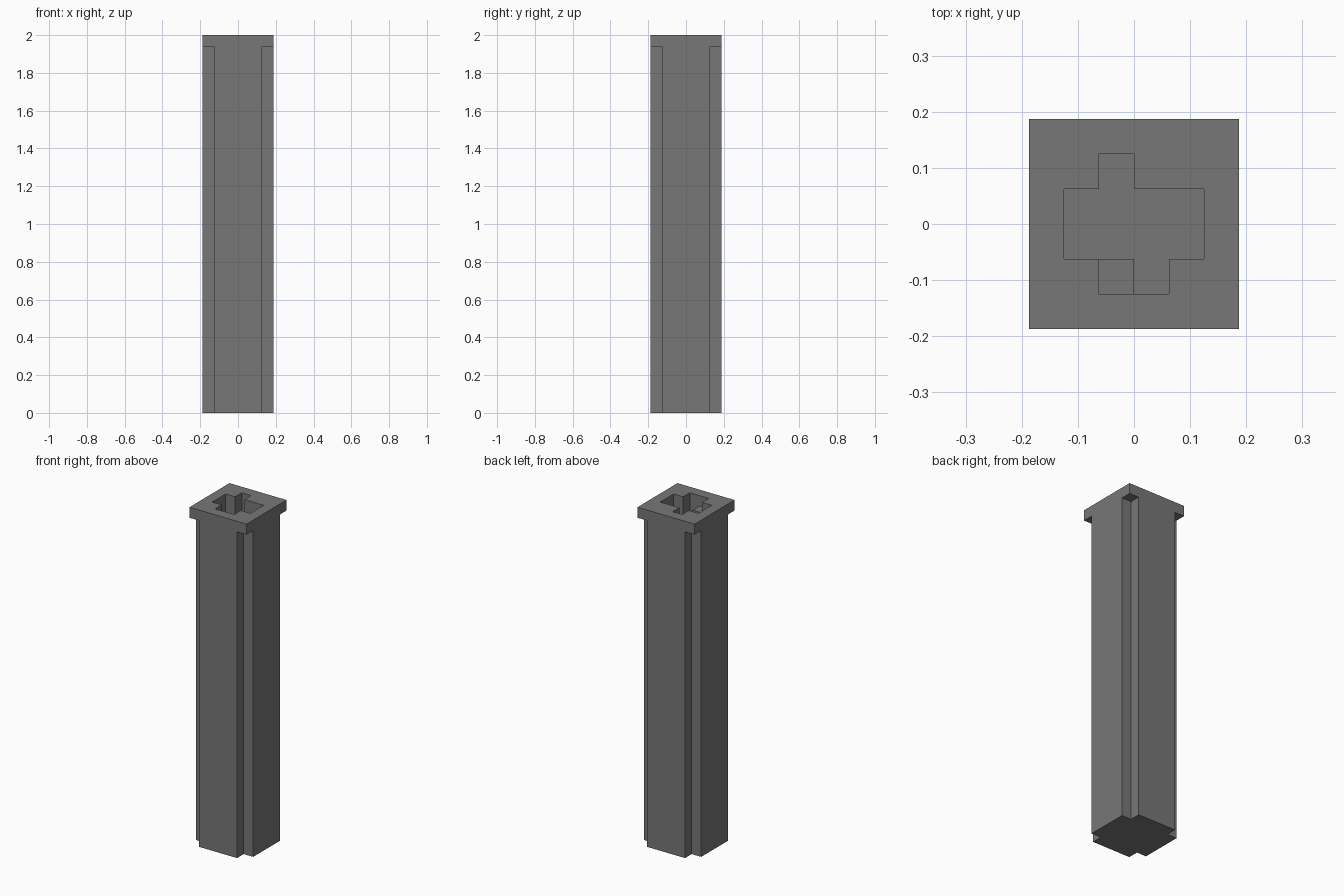
import bpy
import bmesh
import math

cube = bpy.data.objects.get("Cube")
if cube:
    bpy.data.objects.remove(cube, do_unlink=True)

U = 0.0625          # module that every step is a multiple of
TOP = 32            # total height in modules

grey = bpy.data.materials.new("dark grey stone")
grey.use_nodes = True
colour = (0.185, 0.185, 0.185, 1)
grey.diffuse_color = colour
bsdf = next(n for n in grey.node_tree.nodes if n.type == "BSDF_PRINCIPLED")
bsdf.inputs["Base Color"].default_value = colour


def prism(name, outline, z0, z1):
    """Extrude an outline, given in modules, between two heights."""
    bm = bmesh.new()
    face = bm.faces.new([bm.verts.new((x * U, y * U, z0 * U)) for x, y in outline])
    ext = bmesh.ops.extrude_face_region(bm, geom=[face])
    top = [v for v in ext["geom"] if isinstance(v, bmesh.types.BMVert)]
    bmesh.ops.translate(bm, verts=top, vec=(0, 0, (z1 - z0) * U))
    bmesh.ops.recalc_face_normals(bm, faces=bm.faces[:])
    mesh = bpy.data.meshes.new(name)
    bm.to_mesh(mesh)
    bm.free()
    mesh.materials.append(grey)
    ob = bpy.data.objects.new(name, mesh)
    bpy.context.collection.objects.link(ob)
    return ob


def combine(target, other, operation):
    """Apply a boolean and discard the helper."""
    mod = target.modifiers.new("combine", "BOOLEAN")
    mod.operation = operation
    mod.solver = "EXACT"
    mod.object = other
    other.hide_render = True
    bpy.context.view_layer.objects.active = target
    bpy.ops.object.modifier_apply(modifier=mod.name)
    bpy.data.objects.remove(other, do_unlink=True)


def rect(x0, y0, x1, y1):
    return [(x0, y0), (x1, y0), (x1, y1), (x0, y1)]


# Shaft: square with a notch along each corner
notched = []
for sx, sy in ((1, 1), (-1, 1), (-1, -1), (1, -1)):
    corner = [(3, 2), (2, 2), (2, 3)]
    if sx * sy < 0:
        corner.reverse()
    notched += [(sx * x, sy * y) for x, y in corner]
column = prism("column", notched, 0, TOP - 0.5)

# Square cap, overlapping the shaft so the two merge
combine(column, prism("cap", rect(-3, -3, 3, 3), TOP - 1, TOP), "UNION")

# Deep socket with one tab at the back and one at the front
socket = [(-2, -1), (0, -1), (0, -2), (1, -2), (1, -1), (2, -1),
          (2, 1), (0, 1), (0, 2), (-1, 2), (-1, 1), (-2, 1)]
combine(column, prism("socket_cutter", socket, TOP - 2, TOP + 1), "DIFFERENCE")

# Shallower step beside the front tab
step = rect(-1, -2, 0.5, -1)
combine(column, prism("step_cutter", step, TOP - 1, TOP + 1), "DIFFERENCE")

# Merge coplanar faces and keep everything flat shaded
bm = bmesh.new()
bm.from_mesh(column.data)
bmesh.ops.remove_doubles(bm, verts=bm.verts[:], dist=0.0001)
bmesh.ops.dissolve_limit(bm, angle_limit=math.radians(1),
                         verts=bm.verts[:], edges=bm.edges[:])
for f in bm.faces:
    f.smooth = False
    f.material_index = 0
bm.to_mesh(column.data)
bm.free()
